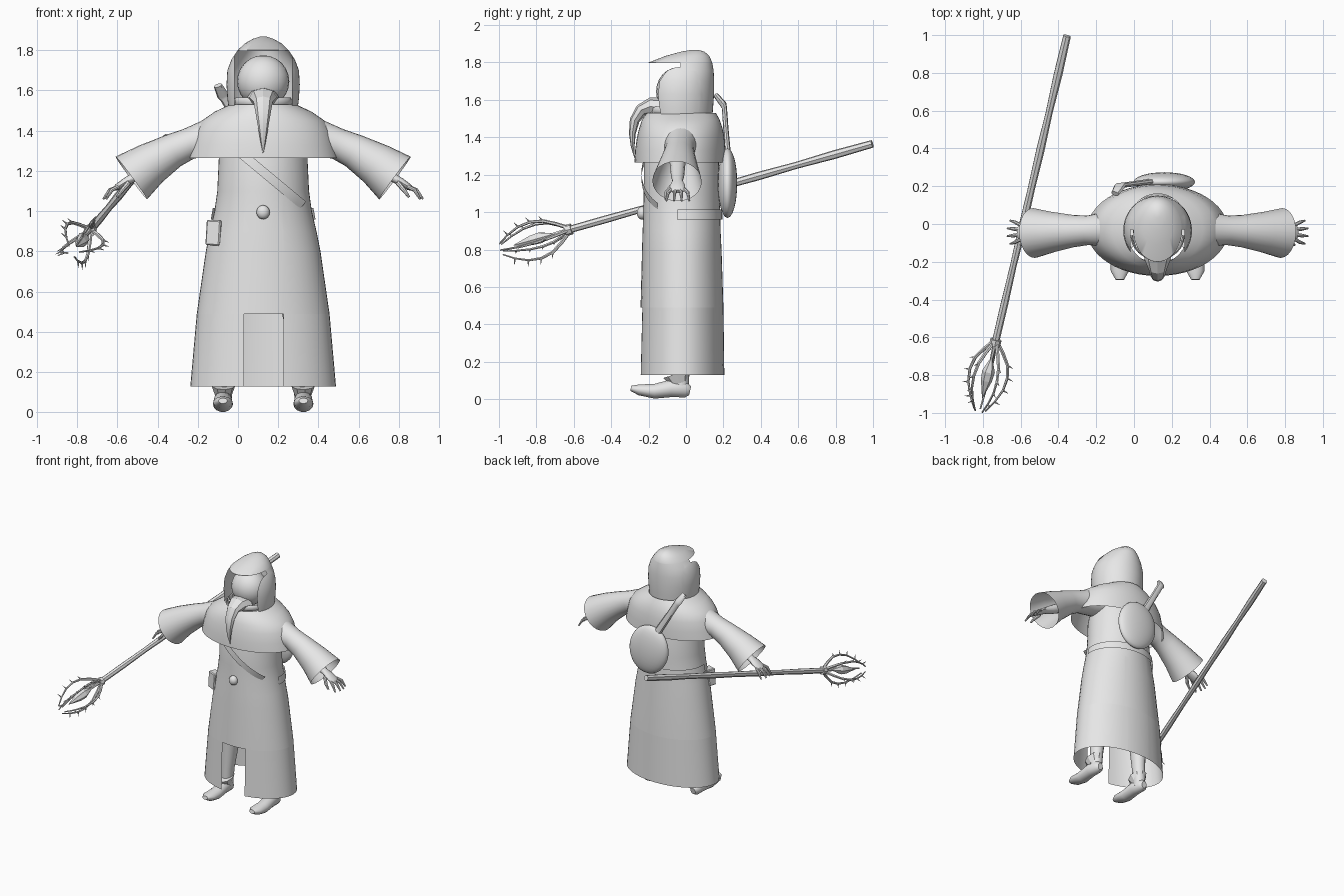
import bpy, bmesh, math
from math import sin, cos, pi, sqrt
from mathutils import Vector, Matrix

if "Cube" in bpy.data.objects:
    bpy.data.objects.remove(bpy.data.objects["Cube"], do_unlink=True)

CX = 0.125  # body centre line
grey = bpy.data.materials.new("plain_grey")
grey.use_nodes = True
grey.diffuse_color = (0.8, 0.8, 0.8, 1)
grey.node_tree.nodes["Principled BSDF"].inputs["Base Color"].default_value = (0.8, 0.8, 0.8, 1)


def finish(name, bm, angle=40):
    """Turn a bmesh into a shaded object."""
    bmesh.ops.recalc_face_normals(bm, faces=bm.faces)
    mesh = bpy.data.meshes.new(name)
    bm.to_mesh(mesh)
    bm.free()
    mesh.materials.append(grey)
    ob = bpy.data.objects.new(name, mesh)
    bpy.context.collection.objects.link(ob)
    if angle:
        bpy.ops.object.select_all(action='DESELECT')
        ob.select_set(True)
        bpy.context.view_layer.objects.active = ob
        bpy.ops.object.shade_smooth_by_angle(angle=math.radians(angle))
    return ob


def skin(rings, cap_start=False, cap_end=False):
    """Bridge rings of points into a surface."""
    bm = bmesh.new()
    vs = [[bm.verts.new(p) for p in ring] for ring in rings]
    n = len(vs[0])
    for a, b in zip(vs, vs[1:]):
        for i in range(n):
            j = (i + 1) % n
            bm.faces.new((a[i], a[j], b[j], b[i]))
    if cap_start:
        bm.faces.new(vs[0])
    if cap_end:
        bm.faces.new(vs[-1])
    return bm


def stack(profile, sides=48, cap_end=False):
    """Horizontal ellipses: (z, half width, front y, back y)."""
    rings = []
    for z, rx, y0, y1 in profile:
        cy, ry = (y0 + y1) / 2, (y1 - y0) / 2
        rings.append([(CX + rx * cos(2 * pi * i / sides), cy + ry * sin(2 * pi * i / sides), z)
                      for i in range(sides)])
    return skin(rings, cap_end=cap_end)


def tube(name, path, ref=(1, 0, 0), sides=12, caps=True, angle=40):
    """Sweep along (point, radius along ref, other radius)."""
    pts = [Vector(p[0]) for p in path]
    rings = []
    for k, (p, ru, rv) in enumerate(path):
        t = (pts[min(k + 1, len(pts) - 1)] - pts[max(k - 1, 0)]).normalized()
        u = Vector(ref) - t * t.dot(Vector(ref))
        u.normalize()
        v = t.cross(u)
        rings.append([pts[k] + u * ru * cos(2 * pi * i / sides) + v * rv * sin(2 * pi * i / sides)
                      for i in range(sides)])
    return finish(name, skin(rings, caps, caps), angle)


def window(bm, x0, x1, z0, z1, y_max):
    """Remove a rectangular opening from the front of a surface."""
    for co, no in (((x0, 0, 0), (1, 0, 0)), ((x1, 0, 0), (1, 0, 0)),
                   ((0, 0, z0), (0, 0, 1)), ((0, 0, z1), (0, 0, 1))):
        bmesh.ops.bisect_plane(bm, geom=bm.verts[:] + bm.edges[:] + bm.faces[:],
                               plane_co=co, plane_no=no)
    gone = []
    for f in bm.faces:
        c = f.calc_center_median()
        if x0 < c.x < x1 and z0 < c.z < z1 and c.y < y_max:
            gone.append(f)
    bmesh.ops.delete(bm, geom=gone, context='FACES')


def ball(name, centre, scale, rot=0, seg=24):
    bm = bmesh.new()
    m = Matrix.Translation(centre) @ Matrix.Rotation(rot, 4, 'Y') @ Matrix.Diagonal((*scale, 1))
    bmesh.ops.create_uvsphere(bm, u_segments=seg, v_segments=seg // 2, radius=1, matrix=m)
    return finish(name, bm)


# Robe with a front slit
robe = stack([(0.13, 0.362, -0.25, 0.205), (0.49, 0.33, -0.243, 0.2), (0.8, 0.285, -0.235, 0.19),
              (0.9, 0.265, -0.232, 0.185), (1.0, 0.242, -0.228, 0.182), (1.1, 0.228, -0.226, 0.18),
              (1.27, 0.22, -0.225, 0.175), (1.38, 0.2, -0.2, 0.15)])
window(robe, 0.03, 0.225, 0, 0.49, 0)
finish("robe", robe)

# Shoulder cape
finish("shoulder_cape", stack([(1.265, 0.374, -0.275, 0.21), (1.33, 0.358, -0.272, 0.21),
                               (1.4, 0.338, -0.262, 0.205), (1.45, 0.305, -0.25, 0.195),
                               (1.495, 0.24, -0.235, 0.18), (1.53, 0.165, -0.21, 0.16)]))

# Hood with a face opening
hood = stack([(1.5, 0.17, -0.21, 0.14), (1.56, 0.178, -0.215, 0.145), (1.63, 0.182, -0.22, 0.15),
              (1.7, 0.178, -0.215, 0.15), (1.755, 0.157, -0.205, 0.148), (1.8, 0.127, -0.2, 0.14),
              (1.835, 0.09, -0.11, 0.125), (1.857, 0.05, -0.03, 0.1), (1.868, 0.015, 0.03, 0.065)],
             cap_end=True)
window(hood, CX - 0.143, CX + 0.143, 1.52, 1.797, -0.03)
finish("hood", hood)
ball("head", (CX, -0.04, 1.645), (0.13, 0.12, 0.13))

# Beaked mask with its strap
beak = [(-0.12, 1.555, 0.085), (-0.19, 1.565, 0.068), (-0.24, 1.545, 0.048), (-0.275, 1.49, 0.038),
        (-0.287, 1.42, 0.026), (-0.285, 1.35, 0.014), (-0.275, 1.29, 0.002)]
tube("beak_mask", [((CX, y, z), r, r * 0.7) for y, z, r in beak], sides=8, angle=25)
tube("mask_strap", [((CX + 0.137 * cos(a), -0.06 + 0.125 * sin(a), 1.545), 0.02, 0.008)
                    for a in [pi + pi * i / 12 for i in range(13)]], ref=(0, 0, 1), sides=6)

# Arms, hands, legs and shoes on both sides
for side, s in (("left", 1), ("right", -1)):
    def at(x, y, z):
        return (CX + s * x, y, z)

    sleeve = [(0.15, 1.4, 0.11), (0.27, 1.365, 0.092), (0.37, 1.335, 0.078),
              (0.45, 1.3, 0.086), (0.56, 1.235, 0.108), (0.655, 1.165, 0.132)]
    tube(side + "_sleeve", [(at(x, -0.015 - 0.05 * x, z), r, r) for x, z, r in sleeve],
         ref=(0, 1, 0), sides=24, caps=False)
    arm = [(0.33, 1.34, 0.05, 0.05), (0.6, 1.19, 0.035, 0.03), (0.65, 1.165, 0.028, 0.022),
           (0.685, 1.145, 0.04, 0.02), (0.725, 1.12, 0.042, 0.016), (0.74, 1.11, 0.03, 0.01)]
    tube(side + "_forearm_and_palm", [(at(x, -0.045, z), a, b) for x, z, a, b in arm], ref=(0, 1, 0))
    for i in range(4):
        y, dy = -0.078 + 0.023 * i, 0.012 * (i - 1.5)
        reach = 0.055 if i in (0, 3) else 0.07
        tube(f"{side}_finger_{i + 1}", [(at(0.72, y, 1.122), 0.01, 0.01),
                                        (at(0.72 + reach * 0.6, y + dy, 1.105), 0.01, 0.01),
                                        (at(0.725 + reach, y + 1.5 * dy, 1.06), 0.005, 0.005)],
             ref=(0, 1, 0), sides=8)
    tube(side + "_thumb", [(at(0.67, -0.075, 1.14), 0.013, 0.013), (at(0.7, -0.105, 1.105), 0.011, 0.011),
                           (at(0.725, -0.11, 1.07), 0.006, 0.006)], ref=(0, 1, 0), sides=8)

    tube(side + "_leg", [(at(0.13, -0.01, 0.75), 0.09, 0.09), (at(0.17, -0.02, 0.45), 0.066, 0.07),
                         (at(0.19, -0.03, 0.2), 0.046, 0.05), (at(0.198, -0.03, 0.05), 0.04, 0.045)])
    tube(side + "_shoe_cuff", [(at(0.198, -0.05, 0.135), 0.06, 0.075), (at(0.198, -0.035, 0.085), 0.042, 0.05)],
         sides=9, angle=0)
    shoe = [(0.022, 0.045, 0.02, 0.025), (0.0, 0.05, 0.04, 0.042), (-0.08, 0.058, 0.046, 0.048),
            (-0.17, 0.042, 0.05, 0.04), (-0.25, 0.05, 0.048, 0.03), (-0.295, 0.058, 0.022, 0.014)]
    tube(side + "_shoe", [(at(0.2, y, z), a, b) for y, z, a, b in shoe], sides=14)

# Belt band round the back, with a front button
belt = stack([(0.96, 0.26, -0.235, 0.195), (1.015, 0.25, -0.23, 0.193)])
bmesh.ops.delete(belt, geom=[f for f in belt.faces if f.calc_center_median().y < -0.05], context='FACES')
finish("belt", belt)
ball("button", (CX, -0.235, 0.995), (0.033, 0.028, 0.035))

# Chest strap wrapping diagonally over the robe front
strap = bmesh.new()
previous = None
for i in range(13):
    x, z = 0.0 + 0.027 * i, 1.3 - 0.0225 * i
    y = -0.028 - 0.21 * sqrt(max(0, 1 - ((x - CX) / 0.245) ** 2))
    pair = [strap.verts.new((x + 0.014, y, z + 0.018)), strap.verts.new((x - 0.014, y, z - 0.018))]
    if previous:
        strap.faces.new((previous[0], previous[1], pair[1], pair[0]))
    previous = pair
finish("chest_strap", strap)

# Hip pouch
pouch = bmesh.new()
bmesh.ops.create_cube(pouch, size=1, matrix=Matrix.Translation((-0.115, -0.12, 0.892))
                      @ Matrix.Rotation(0.06, 4, 'Y') @ Matrix.Rotation(-0.35, 4, 'Z')
                      @ Matrix.Diagonal((0.075, 0.06, 0.125, 1)))
bmesh.ops.bevel(pouch, geom=pouch.edges[:], offset=0.006, segments=1, affect='EDGES')
finish("hip_pouch", pouch, 20)

# Stringed instrument slung on the back
ball("instrument_body", (0.16, 0.222, 1.155), (0.16, 0.052, 0.188), rot=-0.3, seg=32)
tube("instrument_neck", [((0.09, 0.225, 1.3), 0.028, 0.016), ((0.0, 0.213, 1.45), 0.024, 0.014),
                         ((-0.065, 0.205, 1.56), 0.024, 0.014), ((-0.075, 0.2, 1.575), 0.03, 0.018),
                         ((-0.1, 0.16, 1.625), 0.022, 0.014)], sides=8)

# Staff shaft and collar
TOP, END = Vector((-0.355, 0.996, 1.365)), Vector((-0.735, -0.63, 0.905))
D = (END - TOP).normalized()
wobble = [0.021, 0.024, 0.019, 0.023, 0.02, 0.022, 0.018, 0.021, 0.02]
tube("staff_shaft", [(TOP.lerp(END, i / 8), r, r) for i, r in enumerate(wobble)], sides=7, angle=25)
tube("staff_collar", [(END - D * 0.02, 0.03, 0.03), (END + D * 0.015, 0.03, 0.03)], sides=8)

# Thorned cage and crystal on the staff end
P = D.cross(Vector((0, 0, 1))).normalized()
Q = D.cross(P)
cage = [(0, 0.015), (0.05, 0.055), (0.11, 0.093), (0.18, 0.108), (0.25, 0.1), (0.32, 0.07), (0.38, 0.032)]
for k in range(5):
    a = 2 * pi * k / 5 + 0.4
    out, normal = P * cos(a) + Q * sin(a), Q * cos(a) - P * sin(a)
    tube(f"cage_bar_{k + 1}", [(END + D * t + out * r, 0.011 - 0.018 * t, 0.011 - 0.018 * t) for t, r in cage],
         ref=normal, sides=6)
    for t, r in cage[2:6]:
        root = END + D * t + out * r
        tube(f"cage_thorn_{k + 1}", [(root, 0.006, 0.006), (root + out * 0.032 + D * 0.012, 0.001, 0.001)],
             ref=normal, sides=5)
tube("crystal", [(END + D * t, r, r) for t, r in
                 ((0.08, 0.003), (0.16, 0.034), (0.21, 0.03), (0.31, 0.002))], sides=6, angle=0)
tube("crystal_holder", [(END, 0.012, 0.012), (END + D * 0.12, 0.007, 0.007)], sides=6)
